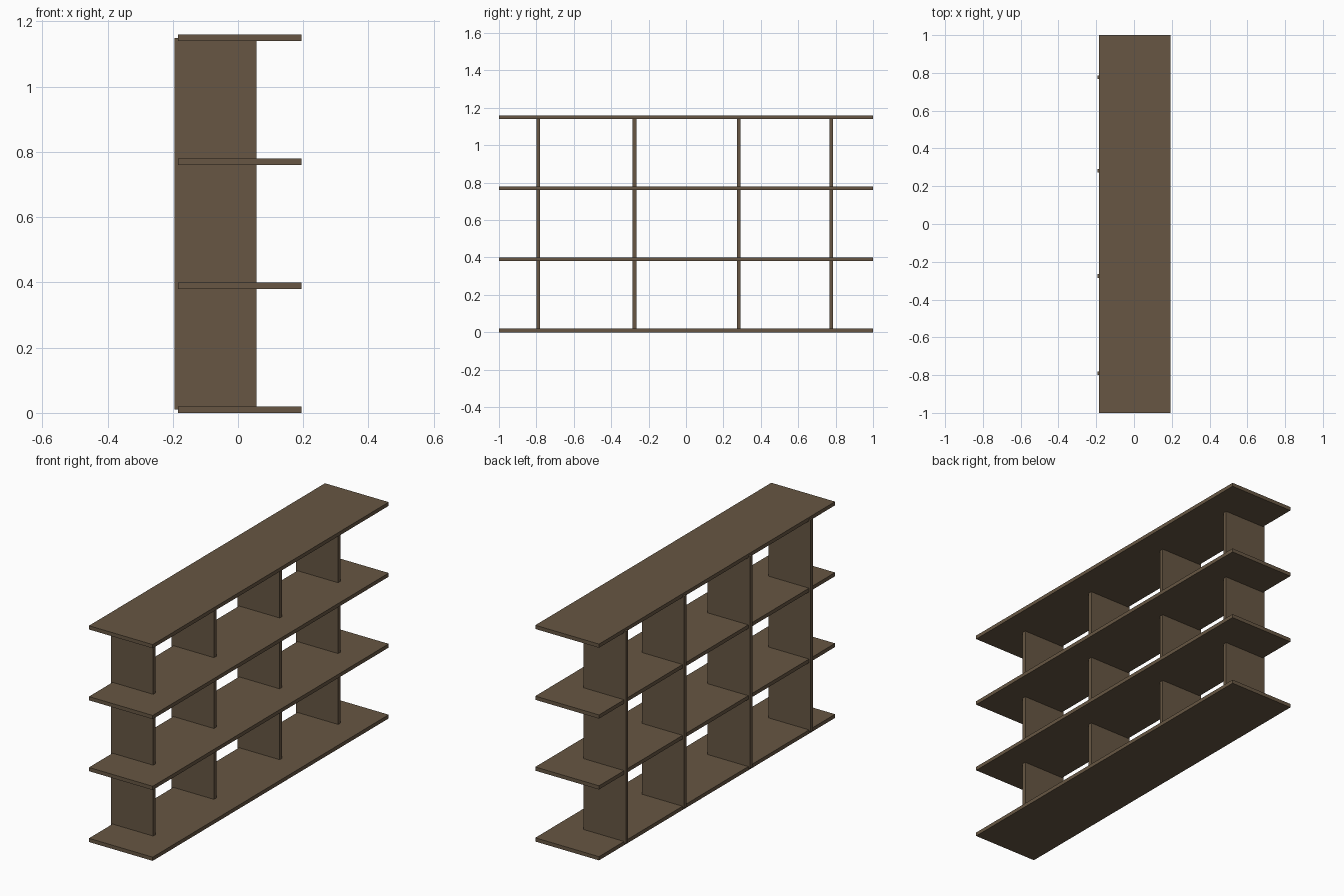
import bpy

if "Cube" in bpy.data.objects:
    bpy.data.objects.remove(bpy.data.objects["Cube"])

wood = bpy.data.materials.new("brown_wood")
wood.diffuse_color = (0.135, 0.094, 0.056, 1)
wood.use_nodes = True
wood.node_tree.nodes["Principled BSDF"].inputs["Base Color"].default_value = wood.diffuse_color


def board(name, x, y, z):
    """Flat board spanning the given (min, max) ranges."""
    spans = (x, y, z)
    bpy.ops.mesh.primitive_cube_add(size=1, location=[(a + b) / 2 for a, b in spans])
    ob = bpy.context.object
    ob.name = name
    ob.scale = [b - a for a, b in spans]
    bpy.ops.object.transform_apply(location=False, rotation=False, scale=True)
    ob.data.materials.append(wood)


# Four long horizontal shelves
for i in range(4):
    z = 0.38 * i
    board(f"shelf_{i + 1}", (-0.184, 0.194), (-1, 1), (z, z + 0.02))

# Four upright dividers, slightly proud of the shelves at the back
for i, y in enumerate((-0.79, -0.275, 0.282, 0.777)):
    board(f"divider_{i + 1}", (-0.194, 0.057), (y - 0.01, y + 0.01), (0.011, 1.149))
